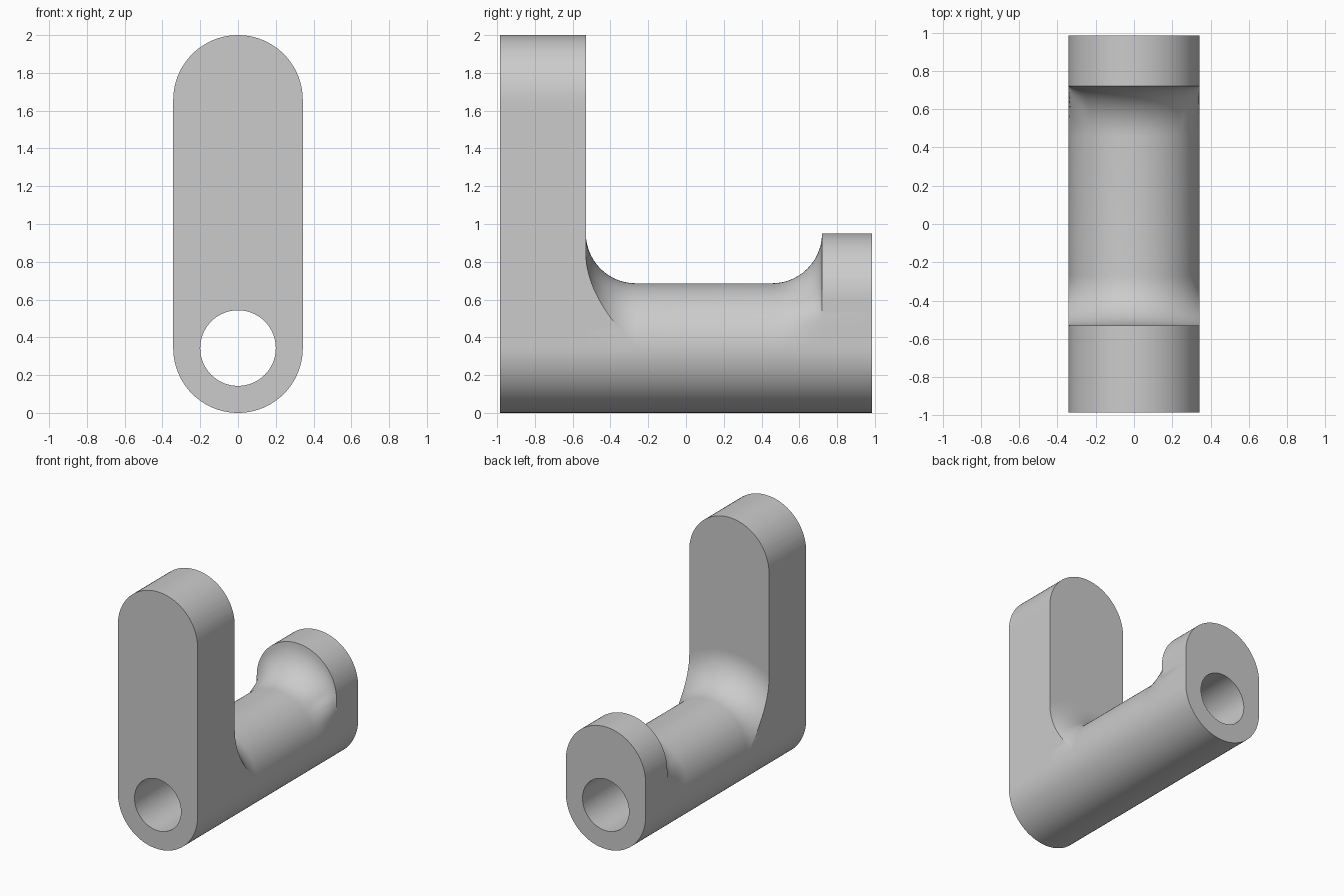
import bpy
import bmesh
from math import sin, cos, pi, sqrt, atan2, acos, radians

cube = bpy.data.objects.get("Cube")
if cube:
    bpy.data.objects.remove(cube, do_unlink=True)

RADIUS = 0.343        # tube radius and half width of both plates
HOLE = 0.2
END = 0.986           # half length
FRONT_RISE = 1.314    # height of each plate's round top centre above the axis
REAR_RISE = 0.264
FILLET = 0.264
FRONT_FACE = -0.53    # inner faces of the plates
REAR_FACE = 0.72
STEPS = 14
RIM = RADIUS + FILLET


def slot_radius(a, rise):
    """Distance from the axis to a rounded plate outline in direction a."""
    if sin(a) <= 0:
        return RADIUS
    c = abs(cos(a))
    if RADIUS * sin(a) <= rise * c:
        return RADIUS / c
    return rise * sin(a) + sqrt(max(0, RADIUS ** 2 - (rise * c) ** 2))


def smooth(t):
    t = min(1, max(0, t))
    return t * t * (3 - 2 * t)


def column(a):
    """Lengthwise section (y, radius) of the whole part in direction a."""
    front = slot_radius(a, FRONT_RISE)
    rear = slot_radius(a, REAR_RISE)
    pts = [(-END, HOLE), (-END, front), (FRONT_FACE, front),
           (FRONT_FACE, min(front, RIM + 0.01))]
    # front fillet, trimmed by the plate sides
    start = acos(min(1, max(0, (RIM - min(front, RIM)) / FILLET)))
    start = pi / 2 - start
    pts.append((FRONT_FACE, min(front, RIM)))
    for i in range(STEPS + 1):
        t = start + (pi / 2 - start) * i / STEPS
        pts.append((FRONT_FACE + FILLET * (1 - cos(t)), RIM - FILLET * sin(t)))
    # rear fillet, swelling from the tube to the plate outline
    weight = smooth((sin(a) - 0.35) / 0.4)
    for i in range(STEPS + 1):
        t = pi / 2 * i / STEPS
        s = sin(t)
        f = weight * (1 - cos(t)) + (1 - weight) * smooth(s)
        pts.append((REAR_FACE - FILLET * (1 - s), RADIUS + (rear - RADIUS) * f))
    pts += [(REAR_FACE, rear), (END, rear), (END, HOLE)]
    return pts


# directions that follow the tube and both round plate tops
angles = {round(2 * pi * i / 96, 5) for i in range(96)}
for rise in (FRONT_RISE, REAR_RISE):
    for i in range(41):
        t = pi * i / 40
        angles.add(round(atan2(rise + RADIUS * sin(t), RADIUS * cos(t)), 5))
corner = acos(RADIUS / RIM)
angles |= {round(corner, 5), round(pi - corner, 5)}

# one closed bracket body with the bore running through it
bm = bmesh.new()
columns = []
for a in sorted(angles):
    columns.append([bm.verts.new((r * cos(a), y, RADIUS + r * sin(a)))
                    for y, r in column(a)])
for k, left in enumerate(columns):
    right = columns[(k + 1) % len(columns)]
    for j in range(len(left)):
        n = (j + 1) % len(left)
        bm.faces.new((left[j], left[n], right[n], right[j]))
bmesh.ops.remove_doubles(bm, verts=bm.verts, dist=0.0002)
bmesh.ops.dissolve_degenerate(bm, edges=bm.edges, dist=0.0001)
bmesh.ops.recalc_face_normals(bm, faces=bm.faces)
mesh = bpy.data.meshes.new("bracket_body")
bm.to_mesh(mesh)
bm.free()

body = bpy.data.objects.new("bracket_body", mesh)
bpy.context.collection.objects.link(body)

# plain grey
grey = bpy.data.materials.new("plain_grey")
grey.use_nodes = True
color = (0.6, 0.6, 0.6, 1)
grey.diffuse_color = color
grey.node_tree.nodes["Principled BSDF"].inputs["Base Color"].default_value = color
mesh.materials.append(grey)

bpy.ops.object.select_all(action='DESELECT')
body.select_set(True)
bpy.context.view_layer.objects.active = body
bpy.ops.object.shade_smooth_by_angle(angle=radians(25))
